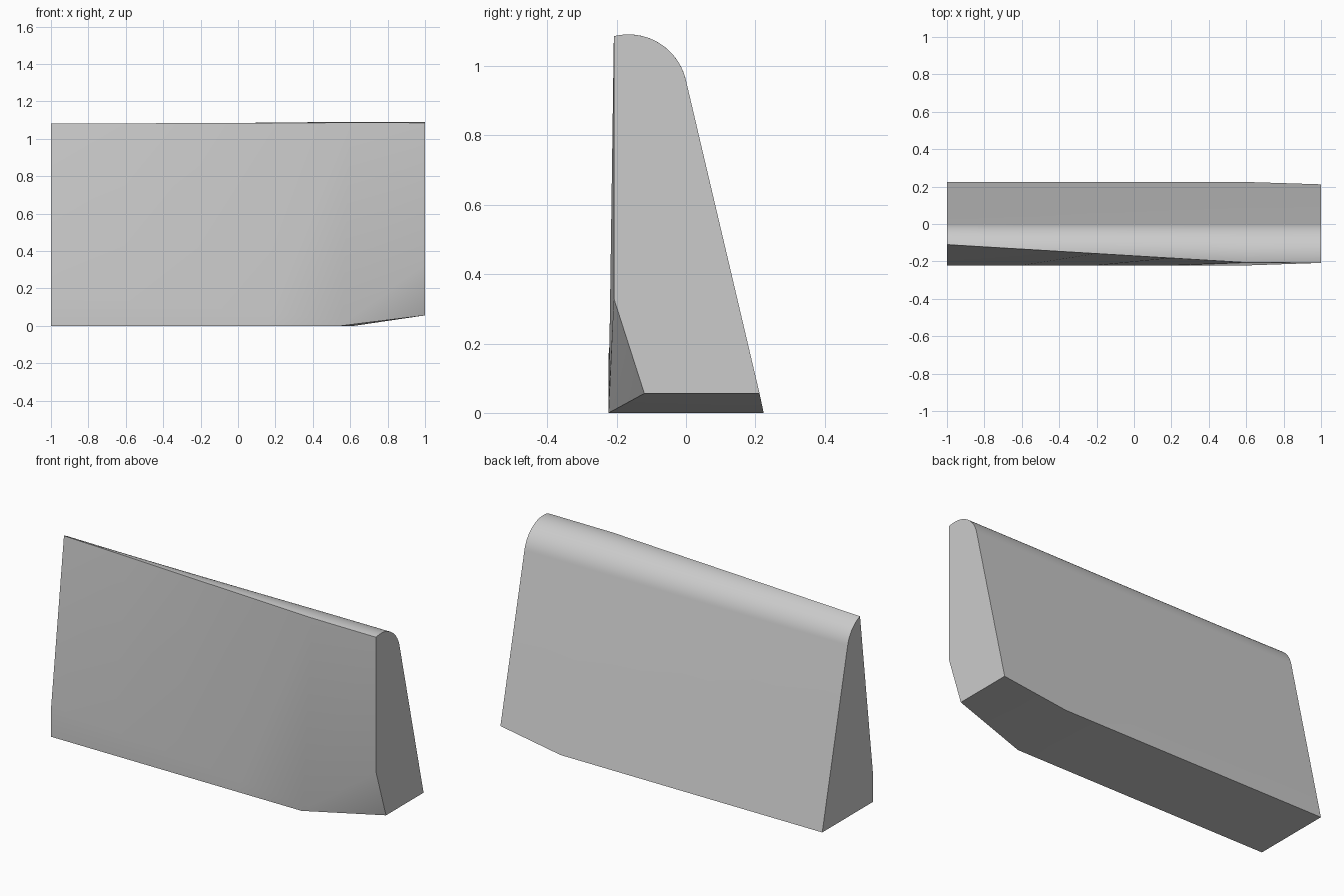
import bpy, bmesh, math
from mathutils import Vector

cube = bpy.data.objects.get("Cube")
if cube:
    bpy.data.objects.remove(cube, do_unlink=True)

# Plain grey material
grey = bpy.data.materials.new("light grey")
grey.use_nodes = True
colour = (0.6, 0.6, 0.6, 1)
grey.diffuse_color = colour
grey.node_tree.nodes["Principled BSDF"].inputs["Base Color"].default_value = colour

ARC_STEPS = 20
ARC_Y, ARC_Z, ARC_R = -0.166, 0.921, 0.17


def section(bottom, crease, top, back):
    """Outline: front foot, front crease, rounded crest, sloping back foot."""
    points = [Vector(bottom), Vector(crease)]
    x, y = top
    start = math.acos((y - ARC_Y) / ARC_R)
    end = math.radians(13.2)
    for i in range(ARC_STEPS + 1):
        a = start + (end - start) * i / ARC_STEPS
        points.append(Vector((x, ARC_Y + ARC_R * math.cos(a), ARC_Z + ARC_R * math.sin(a))))
    points.append(Vector(back))
    return points


# Square end, knuckle where the chamfers begin, and chamfered end
square_end = section((-1, -0.223, 0), (-1, -0.223, 0.17), (-1, -0.11), (-1, 0.224, 0))
knuckle = section((0.55, -0.223, 0), (0.56, -0.223, 0.03), (0.6, -0.206), (0.62, 0.224, 0))
chamfered_end = section((1, -0.12, 0.056), (1, -0.208, 0.33), (1, -0.208), (1, 0.212, 0.056))

# Loft the block through the sections
bm = bmesh.new()
steps = 4
outlines = [[a.lerp(b, i / steps) for a, b in zip(square_end, knuckle)] for i in range(steps)]
outlines += [knuckle, chamfered_end]
rings = [[bm.verts.new(p) for p in outline] for outline in outlines]
count = len(square_end)
for ring, following in zip(rings, rings[1:]):
    for i in range(count):
        j = (i + 1) % count
        bm.faces.new((ring[i], ring[j], following[j], following[i]))
bm.faces.new(rings[0])
bm.faces.new(rings[-1])
bmesh.ops.recalc_face_normals(bm, faces=bm.faces)

mesh = bpy.data.meshes.new("wedge_block")
bm.to_mesh(mesh)
bm.free()
mesh.materials.append(grey)
block = bpy.data.objects.new("wedge_block", mesh)
bpy.context.collection.objects.link(block)
bpy.context.view_layer.objects.active = block
block.select_set(True)
bpy.ops.object.shade_smooth_by_angle(angle=math.radians(30))
